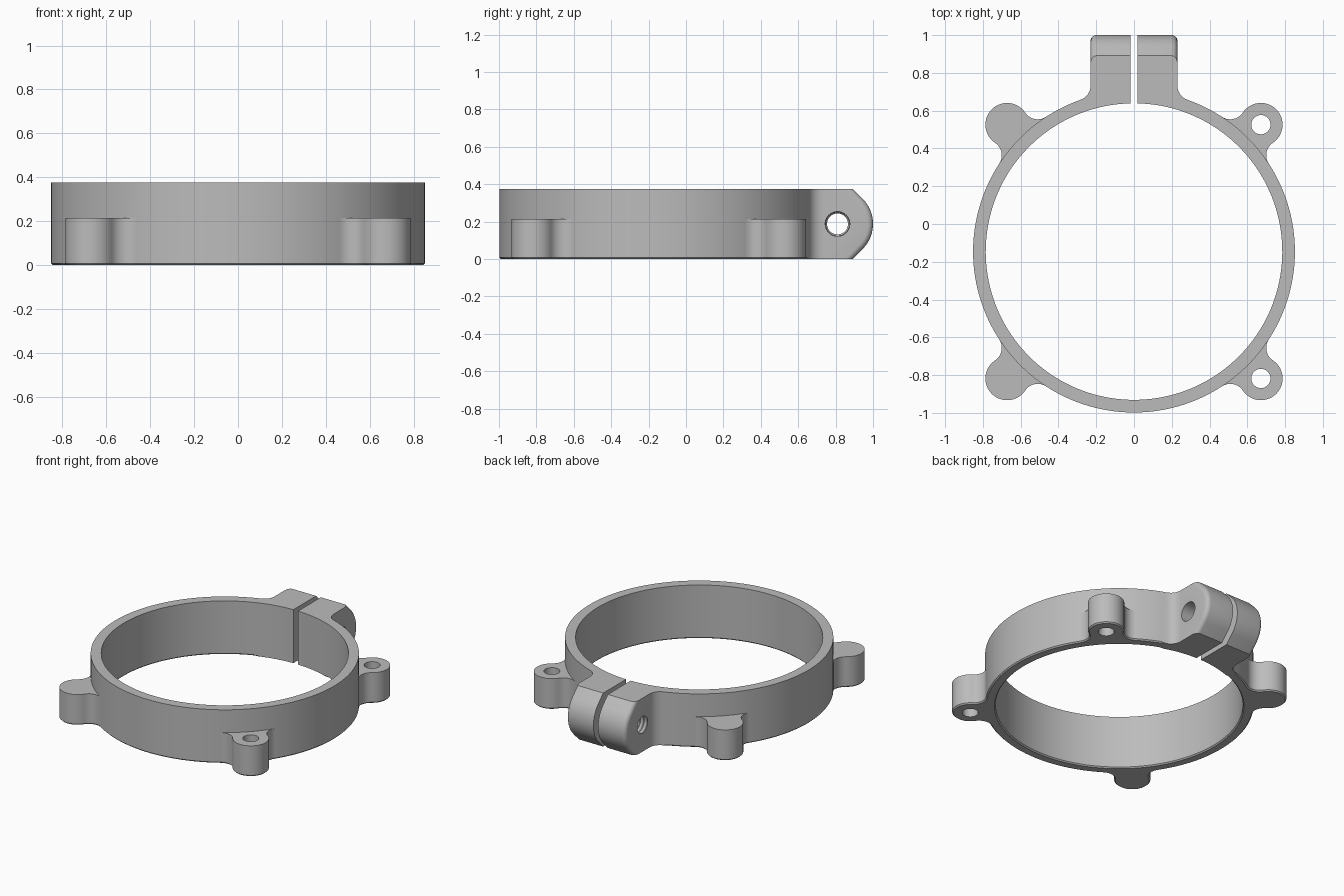
import bpy, bmesh
from math import sin, cos, pi, acos, atan2, sqrt, radians
from mathutils import Matrix, Vector

cube = bpy.data.objects.get("Cube")
if cube:
    bpy.data.objects.remove(cube, do_unlink=True)

CY = -0.146                # ring centre in y
R, RI, H = 0.852, 0.785, 0.375
GAP, LUG, FIL = 0.018, 0.23, 0.08
BOSS_D, BOSS_R, BOSS_H = 0.95, 0.115, 0.215
SCREW_Y, NOSE_R = 0.81, 0.19
MID = H / 2

gray = bpy.data.materials.new("light gray")
gray.use_nodes = True
gray.diffuse_color = (0.5, 0.5, 0.5, 1)
gray.node_tree.nodes["Principled BSDF"].inputs["Base Color"].default_value = (0.5, 0.5, 0.5, 1)


def arc(cx, cy, r, a0, a1, n):
    steps = [a0 + (a1 - a0) * i / n for i in range(n + 1)]
    return [(cx + r * cos(a), cy + r * sin(a)) for a in steps]


def finish(name, bm):
    bmesh.ops.recalc_face_normals(bm, faces=bm.faces)
    mesh = bpy.data.meshes.new(name)
    bm.to_mesh(mesh)
    bm.free()
    mesh.materials.append(gray)
    obj = bpy.data.objects.new(name, mesh)
    bpy.context.collection.objects.link(obj)
    return obj


def prism(name, outline, z0, z1, matrix=Matrix(), chamfer=None):
    """Extrude an outline; chamfer picks the bottom edges to break."""
    bm = bmesh.new()
    face = bm.faces.new([bm.verts.new((x, y, z0)) for x, y in outline])
    rim = list(face.edges)
    new = bmesh.ops.extrude_face_region(bm, geom=[face], use_keep_orig=True)["geom"]
    top = [v for v in new if isinstance(v, bmesh.types.BMVert)]
    bmesh.ops.translate(bm, verts=top, vec=(0, 0, z1 - z0))
    bmesh.ops.recalc_face_normals(bm, faces=bm.faces)
    if chamfer:
        edges = [e for e in rim if chamfer((e.verts[0].co + e.verts[1].co) / 2)]
        bmesh.ops.bevel(bm, geom=edges, offset=0.008, segments=1, affect='EDGES')
    bm.transform(matrix)
    return finish(name, bm)


def lathe_x(name, profile, n=40):
    """Solid of revolution around the screw axis from (x, radius) pairs."""
    bm = bmesh.new()
    rings = []
    for x, r in profile:
        rings.append([bm.verts.new((x, SCREW_Y + r * cos(2 * pi * i / n), MID + r * sin(2 * pi * i / n)))
                      for i in range(n)])
    for a, b in zip(rings, rings[1:]):
        for i in range(n):
            j = (i + 1) % n
            bm.faces.new((a[i], a[j], b[j], b[i]))
    bm.faces.new(rings[0])
    bm.faces.new(rings[-1])
    return finish(name, bm)


def combine(target, tool, operation):
    mod = target.modifiers.new("combine", 'BOOLEAN')
    mod.operation, mod.object, mod.solver = operation, tool, 'EXACT'
    bpy.context.view_layer.objects.active = target
    bpy.ops.object.modifier_apply(modifier=mod.name)
    bpy.data.objects.remove(tool, do_unlink=True)


# Split ring with clamp lugs, as half an outline mirrored
fx = LUG + FIL
fy = sqrt((R + FIL) ** 2 - fx ** 2)
fa = atan2(fy, fx)
half = arc(0, CY, R, -pi / 2, fa, 72)
half += arc(fx, CY + fy, FIL, fa + pi, pi, 8)[1:]
half += [(LUG, 1.05), (GAP, 1.05)]
half += arc(0, CY, RI, acos(GAP / RI), -pi / 2, 80)
outline = half + [(-x, y) for x, y in reversed(half)][1:-1]
clamp = prism("clamp_ring", outline, 0, H,
              chamfer=lambda c: not (c.y > 0.6 and abs(c.x) < 0.3))

# Rounded nose of the lugs: trim away everything outside the side profile
corner = SCREW_Y + NOSE_R * sqrt(2) - MID
nose = [(corner, H)] + arc(SCREW_Y, MID, NOSE_R, pi / 4, -pi / 4, 20) + [(corner, 0)]
nose = [(corner, 0.6)] + nose + [(corner, -0.2), (1.2, -0.2), (1.2, 0.6)]
to_x = Matrix(((0, 0, 1, 0), (1, 0, 0, 0), (0, 1, 0, 0), (0, 0, 0, 1)))
combine(clamp, prism("nose_cutter", nose, -0.4, 0.4, to_x), 'DIFFERENCE')

# Soften the outer edges of the nose
bm = bmesh.new()
bm.from_mesh(clamp.data)
soft = [e for e in bm.edges
        if all(abs(abs(v.co.x) - LUG) < 1e-3 and v.co.y > corner - 1e-3 for v in e.verts)]
bmesh.ops.bevel(bm, geom=soft, offset=0.03, segments=5, profile=0.5,
                affect='EDGES', clamp_overlap=False)
bm.to_mesh(clamp.data)
bm.free()

# Clearance hole on one lug, threaded hole on the other
combine(clamp, lathe_x("clearance_cutter", [(0, 0.066), (0.3, 0.066)]), 'DIFFERENCE')
thread = [(-0.26 + 0.014 * i, 0.068 if i % 2 else 0.056) for i in range(20)]
combine(clamp, lathe_x("thread_cutter", thread), 'DIFFERENCE')

# Four mounting bosses blended into the ring, each with a through hole
ring_f, boss_f = R + FIL, BOSS_R + FIL
spread = acos((ring_f ** 2 + BOSS_D ** 2 - boss_f ** 2) / (2 * ring_f * BOSS_D))
bx, by = ring_f * cos(spread), ring_f * sin(spread)
turn = atan2(by, bx - BOSS_D)
side = arc(BOSS_D, 0, BOSS_R, 0, turn, 20)
side += arc(bx, by, FIL, turn - pi, spread - pi, 10)[1:]
upper = side + arc(0, 0, 0.82, spread, 0, 6)
boss_outline = upper + [(x, -y) for x, y in reversed(upper)][1:-1]
for k, label in enumerate(("back_left", "back_right", "front_right", "front_left")):
    place = Matrix.Translation((0, CY, 0)) @ Matrix.Rotation(radians(45 + 90 * k), 4, 'Z')
    boss = prism("boss_" + label, boss_outline, 0, BOSS_H, place,
                 chamfer=lambda c: Vector((c.x, c.y)).length > R)
    combine(clamp, boss, 'UNION')
    hole = prism("boss_hole_cutter", arc(BOSS_D, 0, 0.051, 0, 2 * pi, 32)[:-1], -0.1, 0.3, place)
    combine(clamp, hole, 'DIFFERENCE')

# Smooth curved walls, crisp edges
bpy.ops.object.select_all(action='DESELECT')
clamp.select_set(True)
bpy.context.view_layer.objects.active = clamp
bpy.ops.object.shade_smooth_by_angle(angle=radians(25))
